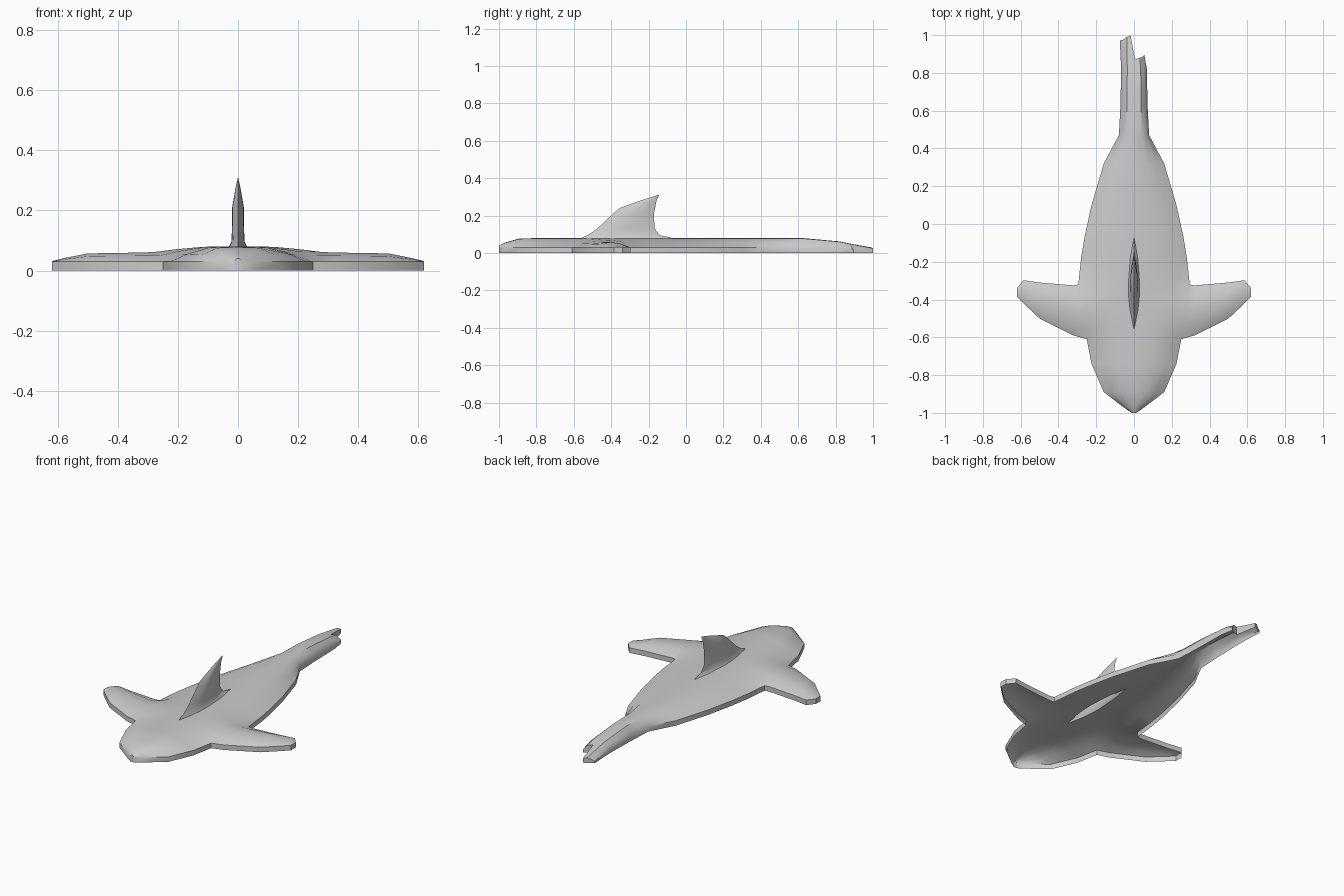
import bpy
import bmesh
import math

cube = bpy.data.objects.get("Cube")
if cube:
    bpy.data.objects.remove(cube, do_unlink=True)

grey = bpy.data.materials.new("plain grey")
grey.use_nodes = True
grey.diffuse_color = (0.6, 0.6, 0.6, 1)
grey.node_tree.nodes["Principled BSDF"].inputs["Base Color"].default_value = (0.6, 0.6, 0.6, 1)


def finish(bm, name, angle):
    """Turn a bmesh into a smooth shaded object with sharp creases."""
    mesh = bpy.data.meshes.new(name)
    bm.to_mesh(mesh)
    bm.free()
    mesh.materials.append(grey)
    ob = bpy.data.objects.new(name, mesh)
    bpy.context.collection.objects.link(ob)
    bpy.ops.object.select_all(action="DESELECT")
    ob.select_set(True)
    bpy.context.view_layer.objects.active = ob
    bpy.ops.object.shade_smooth_by_angle(angle=math.radians(angle))
    return ob


def bridge(bm, row_a, row_b, skip=-1):
    """Join two rows of vertices with quads."""
    for k in range(len(row_a) - 1):
        if k != skip:
            bm.faces.new((row_a[k], row_a[k + 1], row_b[k + 1], row_b[k]))


# Body rows: y, half width, spine height, edge height, half width of fin opening
ROWS = [
    (-1.0, 0.012, 0.04, 0.03, 0), (-0.97, 0.055, 0.055, 0.03, 0),
    (-0.89, 0.16, 0.078, 0.03, 0), (-0.74, 0.225, 0.08, 0.03, 0),
    (-0.61, 0.25, 0.08, 0.03, 0), (-0.56, 0.26, 0.08, 0.05, 0),
    (-0.46, 0.275, 0.08, 0.062, 0.02), (-0.39, 0.285, 0.08, 0.055, 0.028),
    (-0.32, 0.295, 0.08, 0.03, 0.03), (-0.18, 0.28, 0.08, 0.03, 0.02),
    (-0.07, 0.262, 0.08, 0.03, 0), (0.1, 0.225, 0.08, 0.03, 0),
    (0.32, 0.16, 0.08, 0.03, 0), (0.47, 0.08, 0.08, 0.03, 0),
    (0.62, 0.072, 0.08, 0.03, 0), (0.82, 0.068, 0.062, 0.028, 0),
]
ARM = range(4, 9)

bm = bmesh.new()
grid = []
for y, w, h, e, c in ROWS:
    tail = y > 0.4
    steps = [(w, 0), (w * (0.8 if tail else 0.75), 0.5), (w * (0.52 if tail else 0.42), 0.95), (c, 1)]
    half = [(x, e + (h - e) * f) for x, f in steps]
    points = [(-x, z) for x, z in half] + half[::-1]
    grid.append([bm.verts.new((x, y, z)) for x, z in points])
for a, b in zip(grid, grid[1:]):
    bridge(bm, a, b, skip=3)

# Ragged tail end with one long and one short prong
end = [(-0.075, 0.97, 0.012), (-0.06, 0.975, 0.02), (-0.038, 0.99, 0.03), (-0.018, 1.0, 0.025),
       (0.005, 0.87, 0.05), (0.03, 0.88, 0.048), (0.045, 0.885, 0.035), (0.055, 0.895, 0.02)]
bridge(bm, grid[-1], [bm.verts.new(p) for p in end])

# Side fins: x, front y, rear y, ridge height
SIDE = [(0.32, -0.59, -0.325, 0.06), (0.5, -0.5, -0.31, 0.057),
        (0.585, -0.42, -0.298, 0.04), (0.62, -0.385, -0.34, 0.031)]
HUMP = [(0, 0), (0.17, 0.65), (0.52, 1), (0.76, 0.8), (1, 0)]
for side, column in ((1, -1), (-1, 0)):
    previous = [grid[i][column] for i in ARM]
    for x, y0, y1, top in SIDE:
        row = [bm.verts.new((side * x, y0 + (y1 - y0) * t, 0.03 + (top - 0.03) * f)) for t, f in HUMP]
        bridge(bm, previous, row)
        previous = row

bmesh.ops.remove_doubles(bm, verts=bm.verts, dist=0.0001)

# Rim dropped to the ground around the outline, leaving the underside open
rim = [ed for ed in bm.edges if ed.is_boundary
       and not all(abs(v.co.x) < 0.035 and -0.6 < v.co.y < 0 for v in ed.verts)]
made = bmesh.ops.extrude_edge_only(bm, edges=rim)["geom"]
for v in made:
    if isinstance(v, bmesh.types.BMVert):
        v.co.z = 0
bmesh.ops.recalc_face_normals(bm, faces=bm.faces)
if sum(f.normal.z * f.calc_area() for f in bm.faces) < 0:
    bmesh.ops.reverse_faces(bm, faces=bm.faces)
finish(bm, "body_shell", 35)

# Back fin: stacked lens sections as z, front y, rear y, width factor
LEVELS = [(0.08, -0.56, -0.07, 1), (0.095, -0.525, -0.14, 0.75), (0.13, -0.475, -0.168, 0.68),
          (0.21, -0.39, -0.172, 0.65), (0.24, -0.355, -0.165, 0.48),
          (0.28, -0.245, -0.158, 0.24), (0.31, -0.15, -0.143, 0.01)]
lens = [((r[0] + 0.56) / 0.49, r[4]) for r in ROWS[5:11]]
ring = lens + [(t, -w) for t, w in lens[-2:0:-1]]
bm = bmesh.new()
previous = None
for z, y0, y1, s in LEVELS:
    row = [bm.verts.new((w * s, y0 + (y1 - y0) * t, z)) for t, w in ring]
    if previous:
        bridge(bm, previous + previous[:1], row + row[:1])
    previous = row
bm.faces.new(previous)
bmesh.ops.recalc_face_normals(bm, faces=bm.faces)
if sum(f.normal.x * f.calc_center_median().x for f in bm.faces) < 0:
    bmesh.ops.reverse_faces(bm, faces=bm.faces)
finish(bm, "back_fin", 30)
